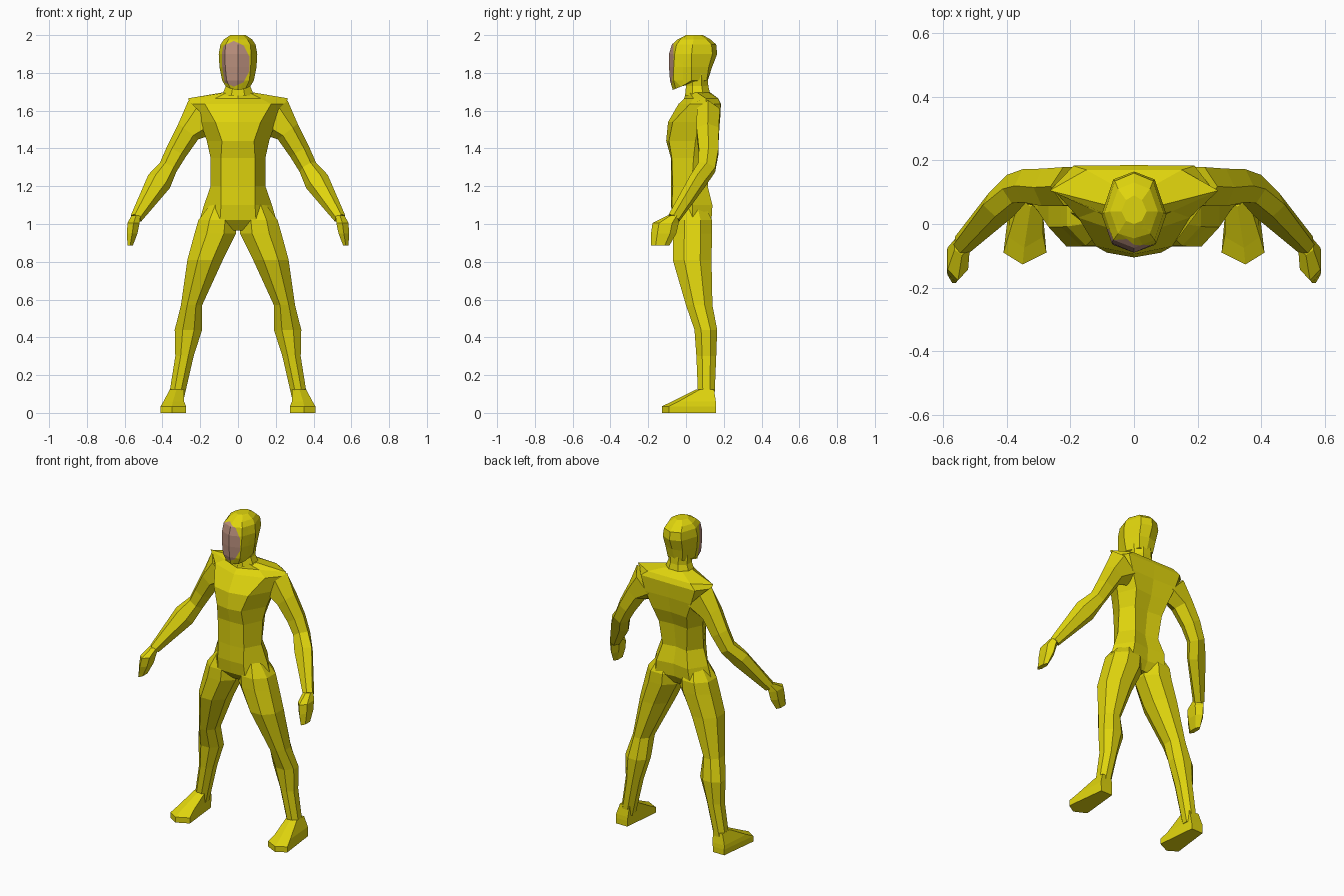
import bpy, bmesh, math
from mathutils import Vector

if "Cube" in bpy.data.objects:
    bpy.data.objects.remove(bpy.data.objects["Cube"])


def material(name, rgb):
    m = bpy.data.materials.new(name)
    m.diffuse_color = (*rgb, 1)
    m.use_nodes = True
    m.node_tree.nodes["Principled BSDF"].inputs["Base Color"].default_value = m.diffuse_color
    return m


YELLOW = material("suit yellow", (0.74, 0.66, 0.004))
SKIN = material("face skin", (0.48, 0.27, 0.20))


def loft(name, rings, mirror=False):
    """Skin a stack of equal-sized point rings and cap both ends."""
    bm = bmesh.new()
    rows = [[bm.verts.new(p) for p in r] for r in rings]
    n = len(rows[0])
    for a, b in zip(rows, rows[1:]):
        for i in range(n):
            j = (i + 1) % n
            bm.faces.new((a[i], a[j], b[j], b[i]))
    bm.faces.new(rows[0])
    bm.faces.new(rows[-1])
    bmesh.ops.recalc_face_normals(bm, faces=bm.faces)
    me = bpy.data.meshes.new(name)
    bm.to_mesh(me)
    bm.free()
    ob = bpy.data.objects.new(name, me)
    bpy.context.collection.objects.link(ob)
    me.materials.append(YELLOW)
    if mirror:
        ob.modifiers.new("mirror", 'MIRROR').use_mirror_merge = False
    return ob


def body_ring(z, yf, xfs, yfs, xs, ys, xbs, ybs, yb, tilt=0):
    """Symmetric eight-sided section: front, front side, side, back side, back."""
    half = [(xfs, yfs), (xs, ys), (xbs, ybs)]
    pts = [(0, yf)] + half + [(0, yb)] + [(-x, y) for x, y in reversed(half)]
    return [(x, y, z + tilt * (y - yf)) for x, y in pts]


def box_ring(z, x0, x1, y0, y1, n=8):
    """Flat-sided ring filling the given extents."""
    k = 1 / math.cos(math.pi / n)
    return [((x0 + x1) / 2 + (x1 - x0) / 2 * k * math.cos((i + .5) * math.tau / n),
             (y0 + y1) / 2 + (y1 - y0) / 2 * k * math.sin((i + .5) * math.tau / n), z)
            for i in range(n)]


def limb_rings(stations, n=6):
    """Rings square to a path; each station is centre, width, depth."""
    c = [Vector(s[:3]) for s in stations]
    rings = []
    for i, s in enumerate(stations):
        t = (c[min(i + 1, len(c) - 1)] - c[max(i - 1, 0)]).normalized()
        u = Vector((-t.z, 0, t.x)).normalized()
        v = t.cross(u)
        rings.append([c[i] + u * s[3] * math.cos(a) + v * s[4] * math.sin(a)
                      for a in (k * math.tau / n for k in range(n))])
    return rings


# Torso, from crotch to neck base
loft("torso", [body_ring(*r) for r in (
    (0.965, -.02, .03, -.02, .05, .04, .03, .09, .09),
    (1.02, -.068, .095, -.066, .203, .035, .12, .135, .12),
    (1.10, -.08, .09, -.075, .18, .035, .11, .14, .125),
    (1.20, -.08, .09, -.07, .145, .03, .085, .115, .10),
    (1.35, -.08, .09, -.075, .145, .04, .10, .13, .12),
    (1.44, -.105, .085, -.09, .165, .05, .12, .165, .155),
    (1.54, -.095, .12, -.07, .20, .07, .16, .18, .175),
    (1.635, -.04, .175, .02, .25, .105, .19, .183, .185),
    (1.665, -.01, .12, .04, .265, .105, .15, .17, .17),
    (1.695, .0, .06, .02, .09, .06, .06, .12, .13))])

# Neck
loft("neck", [box_ring(1.68, -.085, .085, -.005, .13),
              box_ring(1.73, -.065, .065, .0, .118),
              box_ring(1.80, -.07, .07, .0, .115)])

# Head, with the jaw line rising from the chin
head = loft("head", [body_ring(*r) for r in (
    (1.71, -.07, .04, -.055, .066, -.02, .045, .01, .01, .4),
    (1.76, -.085, .06, -.065, .084, .03, .05, .11, .115),
    (1.83, -.09, .067, -.065, .098, .03, .06, .12, .138),
    (1.90, -.09, .07, -.06, .102, .03, .065, .14, .165),
    (1.95, -.075, .065, -.05, .093, .035, .06, .135, .16),
    (1.977, -.045, .05, -.03, .075, .04, .05, .11, .13),
    (2.00, .0, .025, .01, .04, .04, .025, .075, .09))])

# Face patch: oval cut into the front of the head, set slightly to one side
head.data.materials.append(SKIN)
bm = bmesh.new()
bm.from_mesh(head.data)
planes = [(Vector((0, -.015, 0)), Vector((0, 1, 0)))]
for k in range(10):
    a = k * math.tau / 10
    planes.append((Vector((-.022 + .083 * math.cos(a), 0, 1.848 + .115 * math.sin(a))),
                   Vector((math.cos(a) / .083, 0, math.sin(a) / .115)).normalized()))
for co, no in planes:
    fs = [f for f in bm.faces if f.calc_center_median().y < 0.02 and f.normal.y < 0]
    geom = fs + list({e for f in fs for e in f.edges}) + list({v for f in fs for v in f.verts})
    bmesh.ops.bisect_plane(bm, geom=geom, dist=1e-5, plane_co=co, plane_no=no)
    bm.normal_update()
for f in bm.faces:
    c = f.calc_center_median()
    if f.normal.y < 0 and all((c - co).dot(no) < 0 for co, no in planes):
        f.material_index = 1
bm.to_mesh(head.data)
bm.free()

# Arms, rooted inside the shoulders
loft("arms", limb_rings([
    (.180, .118, 1.57, .118, .070),
    (.263, .115, 1.49, .067, .068),
    (.325, .120, 1.385, .057, .060),
    (.370, .110, 1.30, .050, .054),
    (.418, .060, 1.225, .067, .048),
    (.540, -.065, 1.03, .032, .035)]), mirror=True)

# Hands
loft("hands", [box_ring(z, x - a, x + a, y - b, y + b, 6) for x, y, z, a, b in (
    (.540, -.065, 1.045, .024, .028),
    (.553, -.108, 1.005, .032, .060),
    (.560, -.118, .95, .028, .058),
    (.571, -.137, .885, .014, .042))], mirror=True)

# Legs, rooted inside the hips
loft("legs", [box_ring(*r) for r in (
    (1.10, .05, .15, -.04, .10),
    (1.02, .01, .21, -.068, .138),
    (.95, .01, .23, -.07, .138),
    (.81, .08, .268, -.07, .135),
    (.57, .19, .302, .0, .14),
    (.44, .19, .335, .045, .165),
    (.30, .235, .332, .055, .16),
    (.06, .290, .370, .065, .15))], mirror=True)

# Feet: flat sole, sloping up to the ankle
sole = [(.30, .16), (.38, .16), (.41, -.09), (.35, -.127), (.275, -.09)]
instep = [(.297, .158), (.38, .158), (.395, -.04), (.345, -.075), (.285, -.04)]
ankle = [(.293, .148), (.36, .148), (.36, .075), (.325, .055), (.287, .075)]
loft("feet", [[(x, y, 0) for x, y in sole],
              [(x, y, .035) for x, y in sole],
              [(x, y, .06) for x, y in instep],
              [(x, y, .125) for x, y in ankle]], mirror=True)
